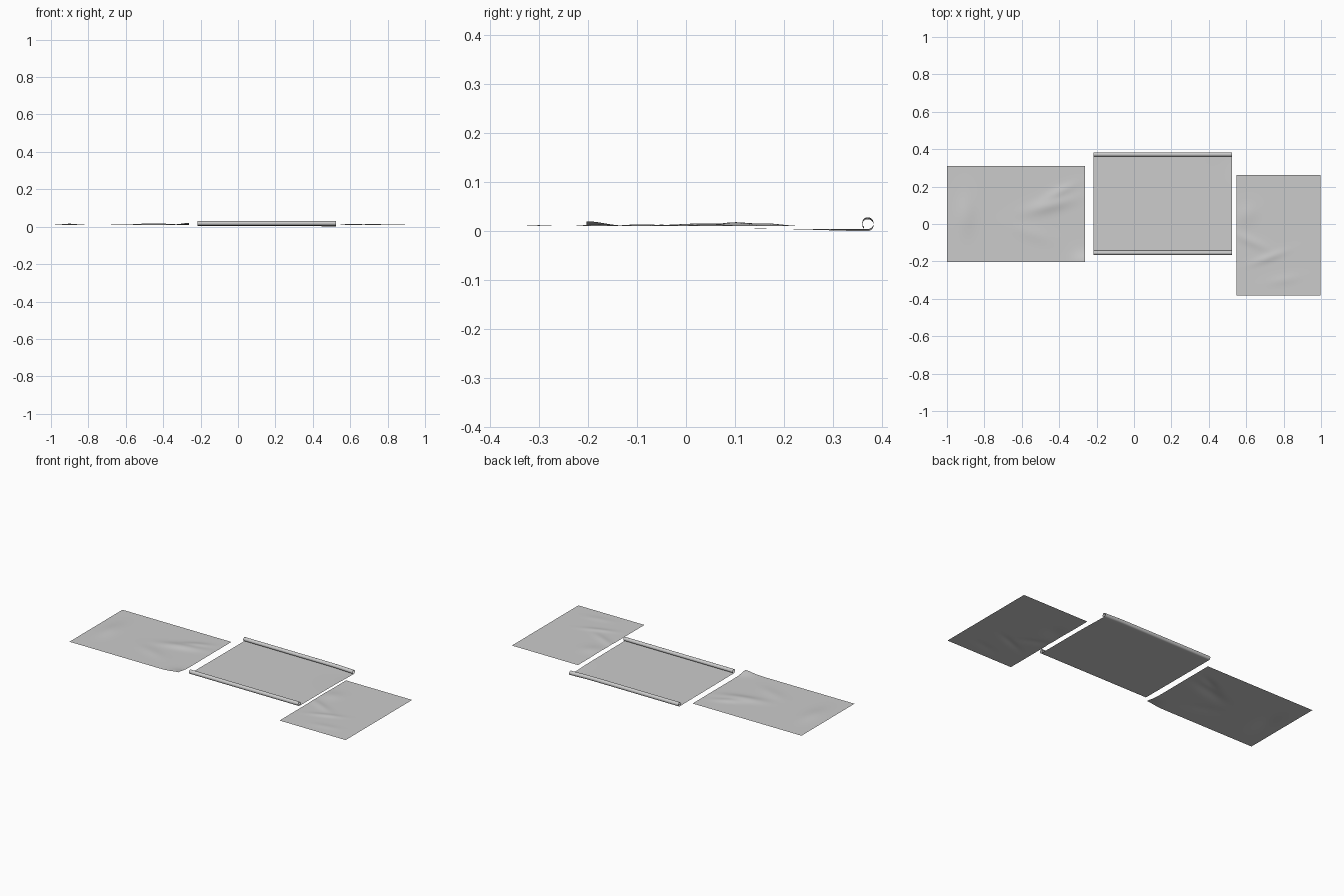
import bpy, math

if "Cube" in bpy.data.objects:
    bpy.data.objects.remove(bpy.data.objects["Cube"])

# One paper-grey colour for all sheets
grey = bpy.data.materials.new("paper_grey")
grey.diffuse_color = (0.6, 0.6, 0.6, 1)
grey.use_nodes = True
grey.node_tree.nodes["Principled BSDF"].inputs["Base Color"].default_value = grey.diffuse_color


def bump(x, y, cx, cy, sx, sy, h, ang=0):
    """Soft elongated wrinkle, rotated by ang degrees."""
    a = math.radians(ang)
    dx, dy = x - cx, y - cy
    u = dx * math.cos(a) + dy * math.sin(a)
    v = dy * math.cos(a) - dx * math.sin(a)
    return h * math.exp(-(u / sx) ** 2 - (v / sy) ** 2)


def grid_mesh(name, rows):
    """Smooth surface from equal-length rows of points, facing up."""
    n = len(rows[0])
    verts = [p for r in rows for p in r]
    faces = [(j * n + i, j * n + i + 1, (j + 1) * n + i + 1, (j + 1) * n + i)
             for j in range(len(rows) - 1) for i in range(n - 1)]
    me = bpy.data.meshes.new(name)
    me.from_pydata(verts, [], faces)
    me.materials.append(grey)
    me.polygons.foreach_set("use_smooth", [True] * len(faces))
    ob = bpy.data.objects.new(name, me)
    bpy.context.collection.objects.link(ob)
    return ob


def spread(a, b, n):
    return [a + (b - a) * i / n for i in range(n + 1)]


def wrinkled_sheet(name, x0, x1, y0, y1, z, bumps):
    xs, ys = spread(x0, x1, 72), spread(y0, y1, 72)
    return grid_mesh(name, [[(x, y, z + sum(bump(x, y, *b) for b in bumps))
                             for x in xs] for y in ys])


# Left sheet: lying flat, soft wrinkles and a lifted front corner
wrinkled_sheet("left_sheet", -1.0, -0.262, -0.203, 0.31, 0.010, [
    (-0.45, 0.10, 0.12, 0.035, 0.008, 15),
    (-0.40, 0.17, 0.08, 0.025, 0.005, 25),
    (-0.90, 0.05, 0.05, 0.10, 0.006, 0),
    (-0.262, -0.203, 0.06, 0.05, 0.010, 0),
    (-0.55, -0.05, 0.10, 0.04, 0.003, -20),
])

# Right sheet: upright format, creased along its inner side
wrinkled_sheet("right_sheet", 0.549, 0.997, -0.382, 0.262, 0.010, [
    (0.62, -0.09, 0.10, 0.025, 0.004, -25),
    (0.72, -0.18, 0.09, 0.02, 0.004, 20),
    (0.60, 0.05, 0.06, 0.05, 0.004, 30),
    (0.80, -0.30, 0.08, 0.025, 0.002, 10),
])

# Middle sheet: front and back edges curl up into open rolls
R = 0.0125
FRONT, BACK = -0.154, 0.3715
Z_FRONT, Z_BACK = 0.006, 0.004
TURN = math.radians(315)


def roll(cy, cz, side):
    """Points from the bed outwards, up and over; side -1 front, +1 back."""
    pts = []
    for i in range(29):
        t = TURN * i / 28
        r = R * (1 - 0.12 * i / 28)
        pts.append((cy + side * r * math.sin(t), cz + R - r * math.cos(t)))
    return pts


front = roll(FRONT, Z_FRONT, -1)[::-1]
back = roll(BACK, Z_BACK, 1)
bed = [(y, Z_FRONT + (Z_BACK - Z_FRONT) * i / 30)
       for i, y in enumerate(spread(FRONT, BACK, 30))][1:-1]
profile = front + bed + back
xs = spread(-0.217, 0.524, 40)
grid_mesh("rolled_middle_sheet", [
    [(x, y, z - bump(x, y, 0.524, 0.372, 0.08, 0.12, 0.004)) for x in xs]
    for y, z in profile])
